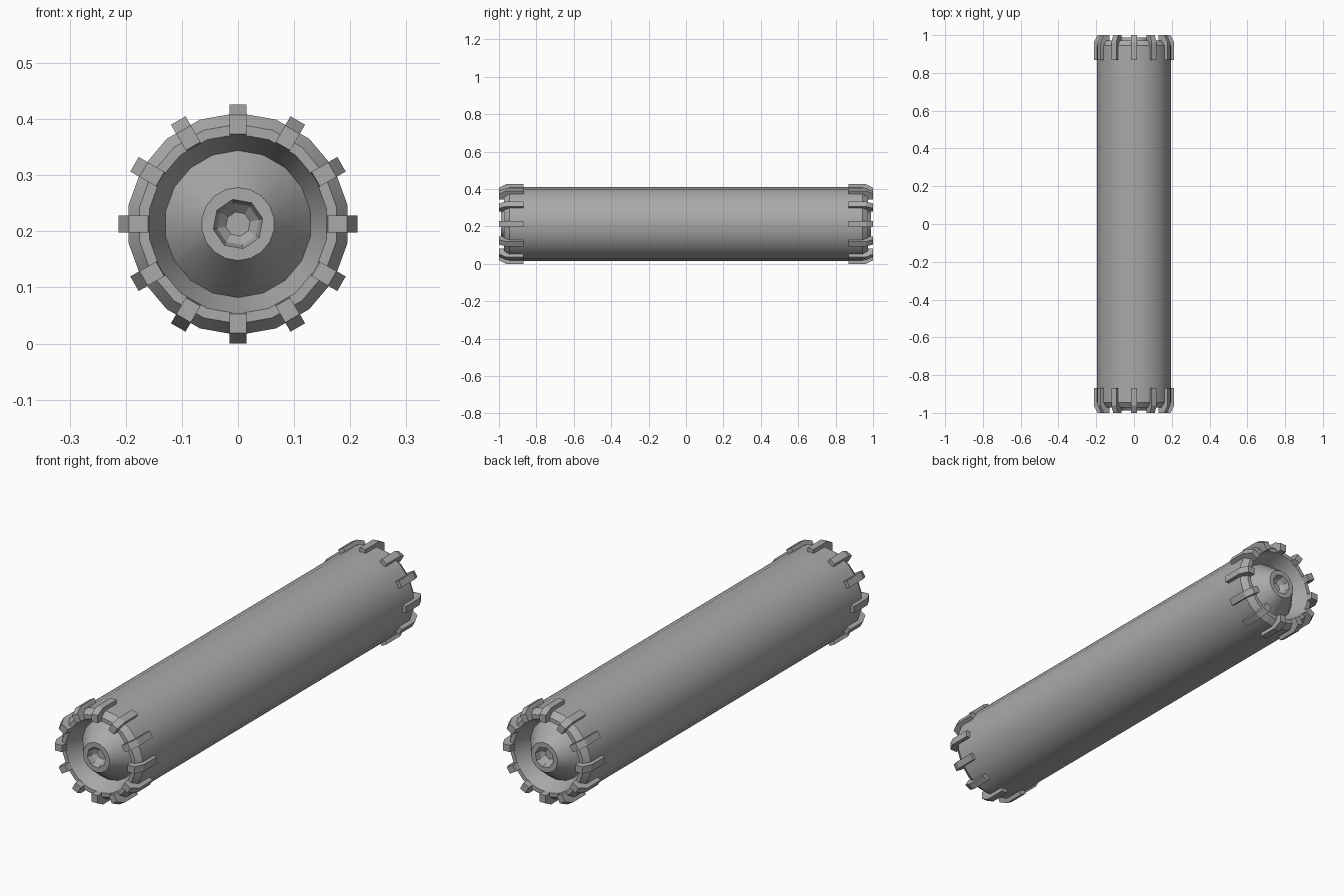
import bpy, bmesh, math
from mathutils import Vector

cube = bpy.data.objects.get("Cube")
if cube:
    bpy.data.objects.remove(cube, do_unlink=True)

CENTRE_Z = 0.213
SIDES = 18
CLIPS = 12

grey = bpy.data.materials.new("grey metal")
grey.use_nodes = True
grey.diffuse_color = (0.4, 0.4, 0.4, 1)
grey.node_tree.nodes["Principled BSDF"].inputs["Base Color"].default_value = (0.4, 0.4, 0.4, 1)


def finish(name, bm, angle):
    bmesh.ops.recalc_face_normals(bm, faces=bm.faces)
    mesh = bpy.data.meshes.new(name)
    bm.to_mesh(mesh)
    bm.free()
    mesh.materials.append(grey)
    obj = bpy.data.objects.new(name, mesh)
    bpy.context.collection.objects.link(obj)
    bpy.ops.object.select_all(action="DESELECT")
    obj.select_set(True)
    bpy.context.view_layer.objects.active = obj
    bpy.ops.object.shade_smooth_by_angle(angle=math.radians(angle))
    return obj


def point(radius, y, angle):
    return Vector((radius * math.sin(angle), y, CENTRE_Z + radius * math.cos(angle)))


def ring(bm, radius, y, sides, turn=0):
    return [bm.verts.new(point(radius, y, math.tau * i / sides + turn)) for i in range(sides)]


def bridge(bm, a, b):
    n = len(a)
    for i in range(n):
        j = (i + 1) % n
        bm.faces.new((a[i], a[j], b[j], b[i]))


# Tube body: chamfered rim, sloped recess, raised conical hub at each end
rim_profile = [(0.198, 0.945), (0.178, 0.972), (0.160, 0.972),
               (0.131, 0.90), (0.065, 0.988)]
bm = bmesh.new()
inner_rings = []
outer_rings = []
for side in (-1, 1):
    rings = [ring(bm, r, side * y, SIDES) for r, y in rim_profile]
    for a, b in zip(rings, rings[1:]):
        bridge(bm, a, b)
    outer_rings.append(rings[0])

    # Octagonal socket with a rounded bottom
    socket = [ring(bm, r, side * y, 8, math.radians(-12))
              for r, y in [(0.045, 0.988), (0.038, 0.965), (0.022, 0.95)]]
    for a, b in zip(socket, socket[1:]):
        bridge(bm, a, b)
    bm.faces.new(socket[-1])

    # Flat hub face between the round edge and the octagon
    bm.edges.ensure_lookup_table()
    loops = [bm.edges.get((loop[i], loop[i - 1]))
             for loop in (rings[-1], socket[0]) for i in range(len(loop))]
    bmesh.ops.bridge_loops(bm, edges=loops)
bridge(bm, *outer_rings)
finish("tube_body", bm, 28)

# Bent clips wrapped over both rims
clip_profile = [(0.213, 0.868), (0.213, 0.962), (0.194, 1.0), (0.160, 1.0),
                (0.158, 0.965), (0.178, 0.965), (0.194, 0.94), (0.194, 0.868)]
HALF_WIDTH = 0.015
for side, end in ((-1, "front"), (1, "back")):
    bm = bmesh.new()
    for k in range(CLIPS):
        angle = math.tau * k / CLIPS
        across = Vector((math.cos(angle), 0, -math.sin(angle))) * HALF_WIDTH
        left, right = [[bm.verts.new(point(r, side * y, angle) + s * across)
                        for r, y in clip_profile] for s in (-1, 1)]
        bridge(bm, left, right)
        bm.faces.new(left)
        bm.faces.new(right)
    finish(end + "_clips", bm, 25)
